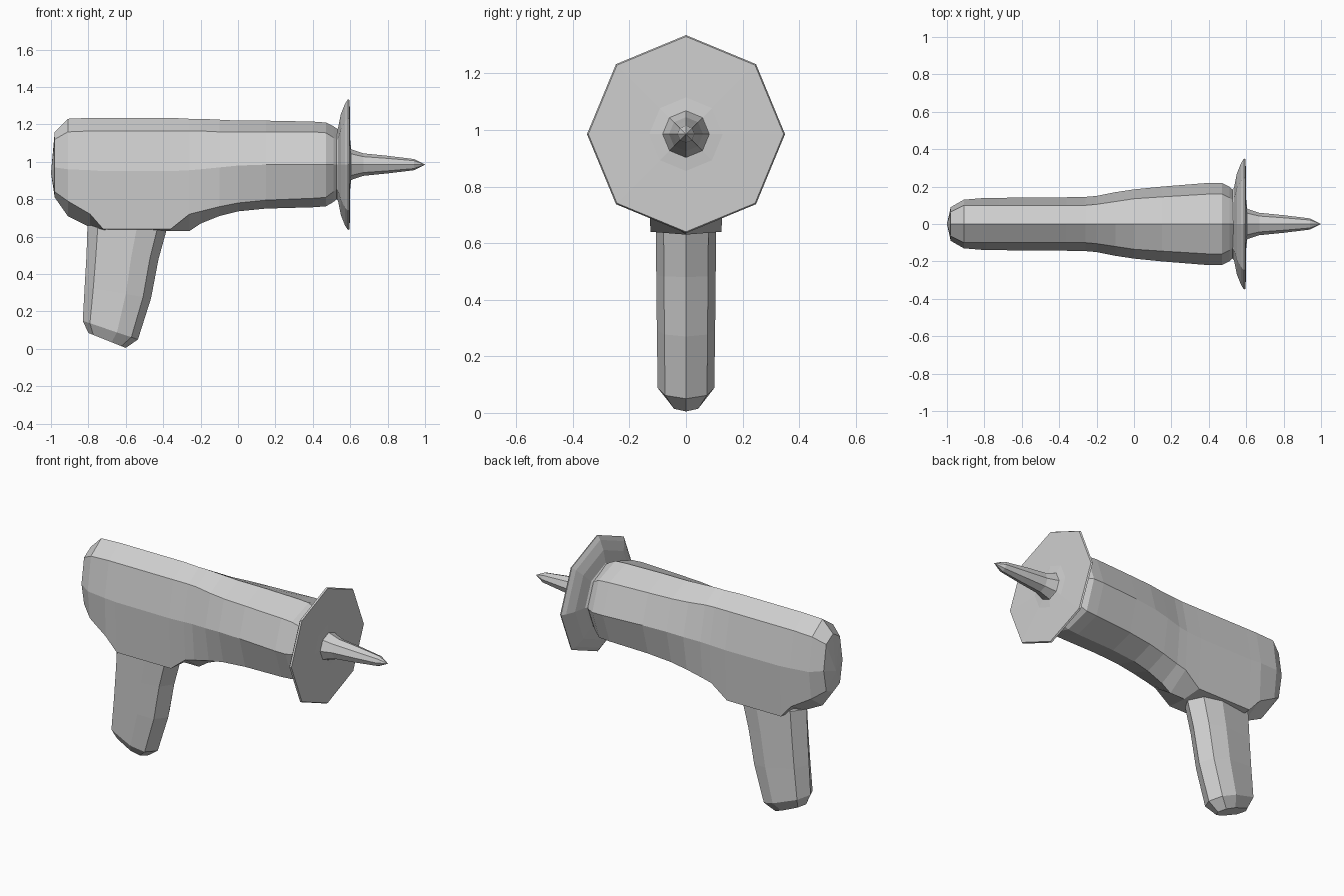
import bpy
import bmesh
from math import sin, cos, pi

cube = bpy.data.objects.get("Cube")
if cube:
    bpy.data.objects.remove(cube, do_unlink=True)

grey = bpy.data.materials.new("plain_grey")
grey.use_nodes = True
colour = (0.62, 0.62, 0.62, 1)
grey.diffuse_color = colour
grey.node_tree.nodes["Principled BSDF"].inputs["Base Color"].default_value = colour


def loft(name, rings, start=None, end=None):
    """Skin equal-sized rings; ends close to a point or a flat cap."""
    bm = bmesh.new()
    loops = [[bm.verts.new(p) for p in ring] for ring in rings]
    n = len(loops[0])
    for a, b in zip(loops, loops[1:]):
        for i in range(n):
            j = (i + 1) % n
            bm.faces.new((a[i], a[j], b[j], b[i]))
    for loop, tip in ((loops[0], start), (loops[-1], end)):
        if tip:
            v = bm.verts.new(tip)
            for i in range(n):
                bm.faces.new((loop[i], loop[(i + 1) % n], v))
        else:
            bm.faces.new(loop)
    bmesh.ops.recalc_face_normals(bm, faces=bm.faces)
    mesh = bpy.data.meshes.new(name)
    bm.to_mesh(mesh)
    bm.free()
    mesh.materials.append(grey)
    obj = bpy.data.objects.new(name, mesh)
    bpy.context.collection.objects.link(obj)
    return obj


def body_ring(x, top, sh_y, sh_z, side_y, side_z, low_y, low_z, bottom):
    half = [(sh_y, sh_z), (side_y, side_z), (low_y, low_z)]
    section = [(0, top)] + half + [(0, bottom)] + [(-y, z) for y, z in reversed(half)]
    return [(x, y, z) for y, z in section]


# Body: x, top, shoulder y z, side y z, lower edge y z, bottom
sections = [
    (-.98, 1.16, .065, 1.12, .09, .97, .065, .84, .81),
    (-.91, 1.23, .10, 1.16, .13, .96, .11, .79, .71),
    (-.79, 1.235, .10, 1.165, .14, .955, .13, .72, .65),
    (-.72, 1.235, .10, 1.165, .14, .95, .125, .64, .63),
    (-.36, 1.235, .10, 1.165, .143, .95, .125, .64, .63),
    (-.26, 1.23, .10, 1.165, .145, .955, .13, .72, .63),
    (-.20, 1.23, .105, 1.165, .15, .96, .13, .735, .67),
    (-.10, 1.225, .12, 1.16, .17, .97, .135, .76, .71),
    (.0, 1.22, .135, 1.16, .185, .98, .14, .78, .735),
    (.15, 1.22, .145, 1.16, .20, .985, .147, .795, .75),
    (.40, 1.215, .16, 1.16, .22, .985, .157, .805, .757),
    (.47, 1.21, .16, 1.155, .22, .985, .157, .81, .762),
    (.51, 1.19, .14, 1.13, .20, .985, .14, .84, .785),
    (.54, 1.17, .12, 1.11, .17, .985, .12, .86, .81),
]
loft("body", [body_ring(*s) for s in sections], start=(-1, 0, .94))


# Grip: each ring leans forward; x and z are blended from back to front
def grip_ring(back, front, width):
    (bx, bz), (fx, fz) = back, front
    ring = []
    for t, w in ((0, 0), (.13, .74), (.62, 1), (.88, .74), (1, 0)):
        ring.append((bx + (fx - bx) * t, width * w, bz + (fz - bz) * t))
    return ring + [(x, -y, z) for x, y, z in reversed(ring[1:-1])]


loft("grip", [
    grip_ring((-.805, .66), (-.375, .66), .107),
    grip_ring((-.81, .50), (-.425, .48), .105),
    grip_ring((-.82, .33), (-.465, .27), .103),
    grip_ring((-.83, .15), (-.535, .05), .10),
    grip_ring((-.80, .085), (-.60, .005), .058),
])


# Guard and spike: eight-sided turned shapes along x
def turned(name, profile, tip=None):
    rings = [[(x, r * sin(i * pi / 4), .985 + r * cos(i * pi / 4)) for i in range(8)]
             for x, r in profile]
    return loft(name, rings, end=tip)


turned("guard", [(.515, .17), (.535, .195), (.55, .27), (.572, .325),
                 (.588, .35), (.597, .345), (.60, .13), (.605, .085)])
turned("spike", [(.59, .09), (.61, .08), (.67, .06), (.80, .047), (.94, .03)],
       tip=(1, 0, .985))
